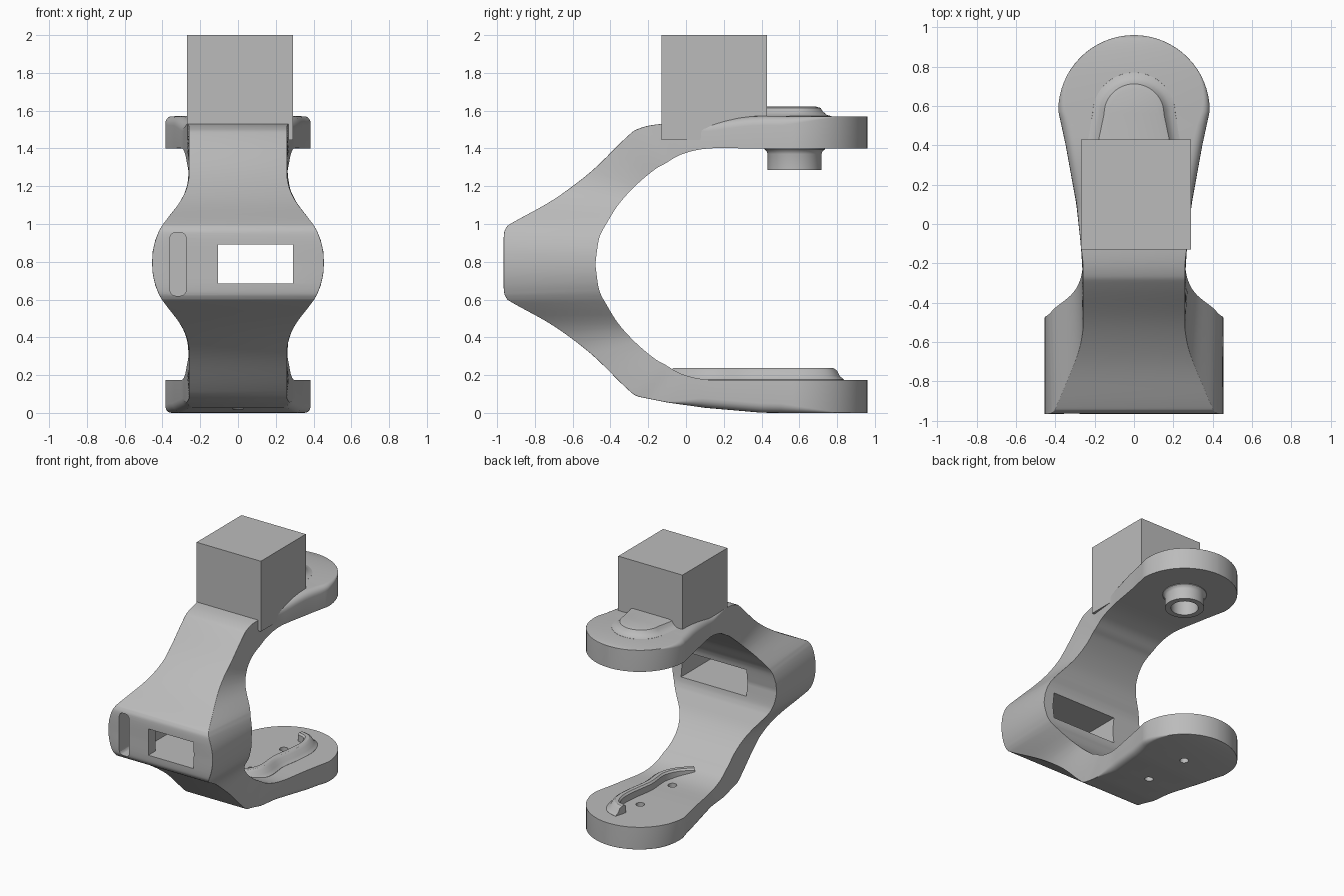
import bpy, bmesh, math
from mathutils import Vector

if "Cube" in bpy.data.objects:
    bpy.data.objects.remove(bpy.data.objects["Cube"])

grey = bpy.data.materials.new("plain_grey")
grey.diffuse_color = (0.5, 0.5, 0.5, 1)
grey.use_nodes = True
grey.node_tree.nodes["Principled BSDF"].inputs["Base Color"].default_value = grey.diffuse_color


def finish(bm, name, smooth=True):
    bmesh.ops.recalc_face_normals(bm, faces=bm.faces)
    me = bpy.data.meshes.new(name)
    bm.to_mesh(me)
    bm.free()
    me.materials.append(grey)
    ob = bpy.data.objects.new(name, me)
    bpy.context.collection.objects.link(ob)
    if smooth:
        shade(ob)
    return ob


def shade(ob):
    bpy.ops.object.select_all(action='DESELECT')
    ob.select_set(True)
    bpy.context.view_layer.objects.active = ob
    bpy.ops.object.shade_smooth_by_angle(angle=math.radians(32))


def loft(rings, name):
    bm = bmesh.new()
    vs = [[bm.verts.new(p) for p in ring] for ring in rings]
    n = len(vs[0])
    for a, b in zip(vs, vs[1:]):
        for i in range(n):
            j = (i + 1) % n
            bm.faces.new((a[i], a[j], b[j], b[i]))
    bm.faces.new(vs[0])
    bm.faces.new(vs[-1])
    return finish(bm, name)


def box(name, lo, hi, bevel=0):
    bm = bmesh.new()
    bmesh.ops.create_cube(bm, size=1)
    for v in bm.verts:
        v.co = [lo[i] + (v.co[i] + 0.5) * (hi[i] - lo[i]) for i in range(3)]
    if bevel:
        edges = [e for e in bm.edges if abs(e.verts[0].co.y - e.verts[1].co.y) > 0.01]
        bmesh.ops.bevel(bm, geom=edges, offset=bevel, segments=5, profile=0.5, affect='EDGES')
    return finish(bm, name, False)


def turned(name, y, profile, n=48):
    return loft([[(r * math.cos(2 * math.pi * i / n), y + r * math.sin(2 * math.pi * i / n), z)
                  for i in range(n)] for r, z in profile], name)


def interp(x, table):
    for (a, u), (b, v) in zip(table, table[1:]):
        if x <= b:
            t = max(0, (x - a) / (b - a))
            return u + (v - u) * t
    return table[-1][1]


def spline(pts, steps):
    pts = [Vector(p) for p in pts]
    out = []
    for i in range(len(pts) - 1):
        p0, p1, p2 = pts[max(i - 1, 0)], pts[i], pts[i + 1]
        p3 = pts[min(i + 2, len(pts) - 1)]
        for k in range(steps):
            t = k / steps
            out.append(0.5 * (2 * p1 + (p2 - p0) * t + (2 * p0 - 5 * p1 + 4 * p2 - p3) * t * t
                              + (3 * p1 - p0 - 3 * p2 + p3) * t ** 3))
    return out + [pts[-1]]


# Half width of the bracket: by height at the waist, by depth along the arms
WAIST = [(0, .455), (.06, .452), (.12, .438), (.17, .418), (.2, .4), (.25, .362),
         (.3, .322), (.35, .29), (.4, .27), (.45, .26)]
ARM = [(-.2, .26), (.1, .293), (.4, .347), (.575, .385)]
ROUND = [(-.1, .003), (.08, .05), (.5, .05), (.8, .003)]


def width(y, z):
    if y < -.2:
        return interp(abs(z - .795), WAIST)
    if y > .575:
        return math.sqrt(max(.385 ** 2 - (y - .575) ** 2, .00003))
    return interp(y, ARM)


def section(oy, oz, iy, iz):
    o, i = Vector((oy, oz)), Vector((iy, iz))
    d = (o - i).normalized()
    r, wo, wi = interp(oy, ROUND), width(oy, oz), width(iy, iz)
    r = min(r, wo * .5)
    side = [(wi, i)]
    for k in range(6):
        a = math.pi / 2 * k / 5
        side.append((wo - r + r * math.cos(a), o - d * r * (1 - math.sin(a))))
    return ([(w, p.x, p.y) for w, p in side]
            + [(-w, p.x, p.y) for w, p in reversed(side)])


# Upper half of the C: outer y, z and inner y, z
half = spline([Vector(p) for p in (
    (-.965, .795, -.48, .7875), (-.965, .93, -.465, .90), (-.952, .98, -.45, .95),
    (-.91, 1.012, -.425, .995), (-.7, 1.13, -.36, 1.10), (-.5, 1.28, -.27, 1.20),
    (-.32, 1.455, -.17, 1.285), (-.25, 1.505, -.11, 1.32), (-.13, 1.53, -.02, 1.37),
    (.1, 1.54, .12, 1.40), (.35, 1.57, .35, 1.40), (.575, 1.57, .575, 1.40))], 5)
for k in range(1, 17):
    y = .575 + .385 * math.sin(math.pi / 2 * k / 16)
    half.append(Vector((y, 1.57, y, 1.40)))
lower = []
for p in half[1:]:
    oz = 1.59 - p[1]
    if p[0] > -.25:
        oz = interp(p[0], [(-.25, .085), (-.1, .055), (.1, .027), (.4, .001), (.5, 0)])
    lower.append(Vector((p[0], oz, p[2], 1.575 - p[3])))
bracket = loft([section(*p) for p in lower[::-1] + half], "bracket")

# Hollow pivot boss under the upper arm
boss = turned("pivot_boss", .575, [(.16, 1.41), (.16, 1.395), (.148, 1.385), (.143, 1.37),
                                   (.143, 1.285), (.1, 1.285), (.1, 1.402), (.1, 1.41)])

# Openings: window with wider rear pocket, strap slot, screw holes, pivot bore
cutters = [box("window_cutter", (-.105, -1.1, .685), (.29, -.3, .892)),
           box("pocket_cutter", (-.2, -.88, .684), (.37, -.3, .893)),
           box("slot_cutter", (-.36, -1.1, .62), (-.275, -.78, .955), .03),
           turned("bore_cutter", .575, [(.1, 1.2), (.1, 1.48)]),
           turned("screw_cutter_rear", .57, [(.032, -.1), (.032, .4)], 24),
           turned("screw_cutter_front", .17, [(.032, -.1), (.032, .4)], 24)]
for c in cutters:
    c.hide_render = True
    m = bracket.modifiers.new(c.name, 'BOOLEAN')
    m.operation, m.solver, m.object = 'DIFFERENCE', 'EXACT', c
    bpy.ops.object.select_all(action='DESELECT')
    bracket.select_set(True)
    bpy.context.view_layer.objects.active = bracket
    bpy.ops.object.modifier_apply(modifier=m.name)
for c in cutters:
    bpy.data.objects.remove(c, do_unlink=True)
shade(bracket)

# Soft horseshoe rise on the upper arm
rings = []
for grow, z in ((.075, 1.55), (.07, 1.571), (.045, 1.578), (.025, 1.595), (.012, 1.615), (-.015, 1.622)):
    r = .14 + grow
    ring = [(r * math.cos(math.pi * k / 24), .56 + r * math.sin(math.pi * k / 24), z) for k in range(25)]
    rings.append(ring + [(-r - .05, .32, z), (r + .05, .32, z)])
loft(rings, "upper_rise")

# Curved ridge hugging one side of the screw holes on the lower arm
path = spline([Vector(p) for p in ((-.03, -.06, .0), (.06, .03, .0), (.11, .15, 0), (.10, .32, 0),
                                   (.125, .5, 0), (.13, .64, 0), (.09, .74, 0), (.01, .77, 0))], 6)
rings = []
for k, p in enumerate(path):
    t = (path[min(k + 1, len(path) - 1)] - path[max(k - 1, 0)]).normalized()
    s = Vector((t.y, -t.x, 0))
    ring = []
    for off, z in ((-.03, .16), (-.03, .225), (-.018, .238), (.01, .238), (.03, .225), (.045, .195), (.07, .176), (.07, .16)):
        q = p + s * off
        ring.append((q.x, q.y, z))
    rings.append(ring)
loft(rings, "lower_ridge")

# Block standing on the upper arm
box("top_block", (-.27, -.13, 1.445), (.29, .43, 2.0))
